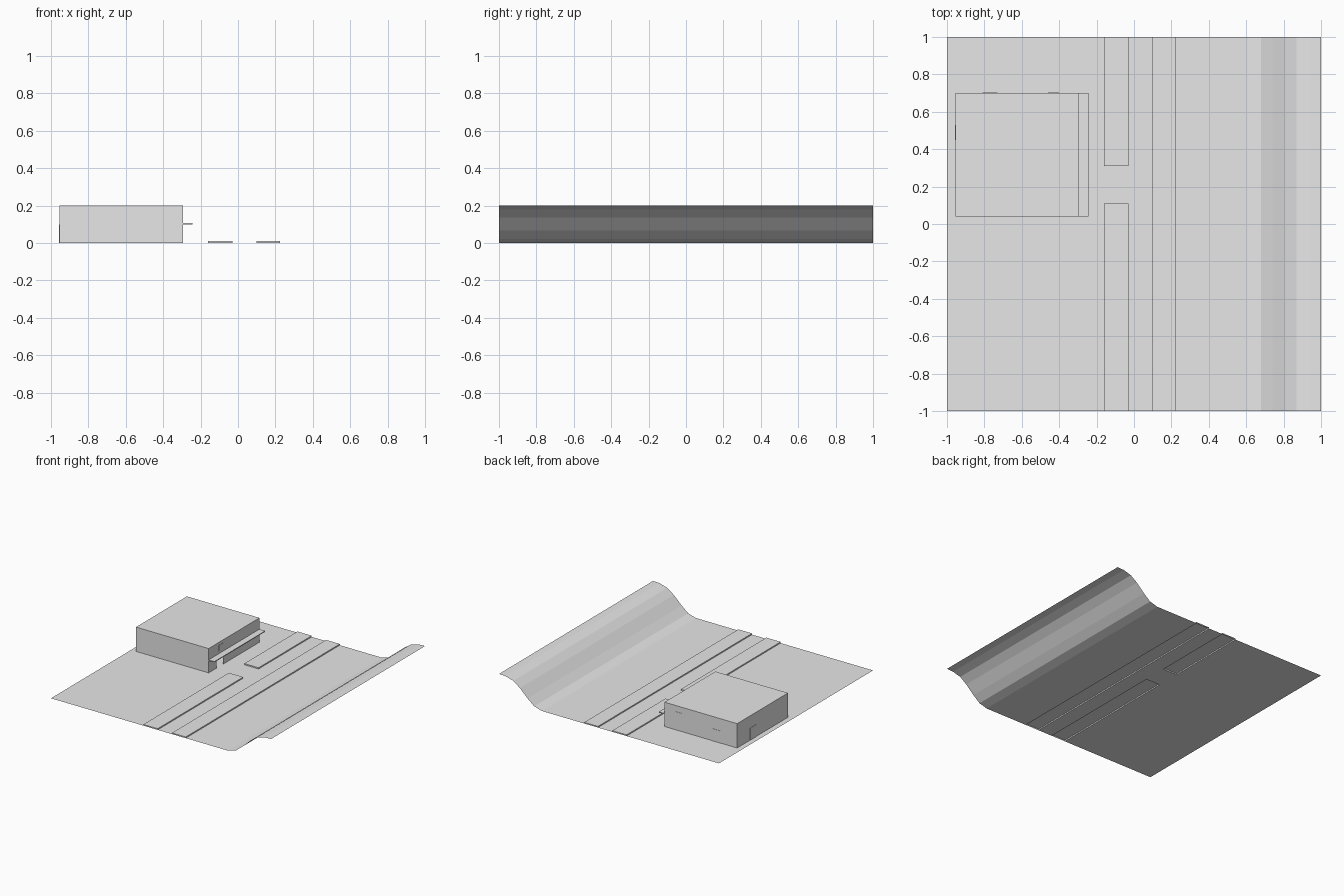
import bpy, bmesh
from mathutils import Matrix, Vector

if "Cube" in bpy.data.objects:
    bpy.data.objects.remove(bpy.data.objects["Cube"])

grey = bpy.data.materials.new("plain_grey")
grey.use_nodes = True
grey.diffuse_color = (0.8, 0.8, 0.8, 1)
grey.node_tree.nodes["Principled BSDF"].inputs["Base Color"].default_value = (0.8, 0.8, 0.8, 1)


def finish(name, bm):
    bmesh.ops.remove_doubles(bm, verts=bm.verts, dist=0.0001)
    mesh = bpy.data.meshes.new(name)
    bm.to_mesh(mesh)
    bm.free()
    mesh.materials.append(grey)
    obj = bpy.data.objects.new(name, mesh)
    bpy.context.collection.objects.link(obj)
    return obj


def quad(bm, *points):
    return bm.faces.new([bm.verts.new(p) for p in points])


def sheet(bm, a, b, y0, y1):
    """Upward-facing panel between two (x, z) profile points."""
    quad(bm, (a[0], y0, a[1]), (b[0], y0, b[1]), (b[0], y1, b[1]), (a[0], y1, a[1]))


def box(bm, lo, hi, open_bottom=False):
    lo, hi = Vector(lo), Vector(hi)
    m = Matrix.Translation((lo + hi) / 2) @ Matrix.Diagonal((*(hi - lo), 1))
    verts = bmesh.ops.create_cube(bm, size=1, matrix=m)["verts"]
    if open_bottom:
        faces = {f for v in verts for f in v.link_faces}
        bottom = [f for f in faces if all(v.co.z < lo.z + 1e-5 for v in f.verts)]
        bmesh.ops.delete(bm, geom=bottom, context="FACES_ONLY")


def box_object(name, lo, hi):
    bm = bmesh.new()
    box(bm, lo, hi)
    return finish(name, bm)


# Ground sheet rising into an embankment, open where the pavements sit
KERB = 0.01
GAP = (0.11, 0.31)
LEFT, RIGHT = (-0.16, -0.03), (0.10, 0.225)
bm = bmesh.new()
for x0, x1 in ((-1, LEFT[0]), (LEFT[1], RIGHT[0]), (RIGHT[1], 0.61)):
    sheet(bm, (x0, 0), (x1, 0), -1, 1)
sheet(bm, (LEFT[0], 0), (LEFT[1], 0), *GAP)
bank = [(0.61, 0), (0.68, 0.02), (0.74, 0.068), (0.81, 0.135),
        (0.87, 0.178), (0.94, 0.198), (1, 0.2)]
for a, b in zip(bank, bank[1:]):
    sheet(bm, a, b, -1, 1)
finish("ground", bm)

# Raised pavements, one broken by a driveway
for name, xs, ys in (("pavement_front", LEFT, (-1, GAP[0])),
                     ("pavement_back", LEFT, (GAP[1], 1)),
                     ("pavement_far", RIGHT, (-1, 1))):
    bm = bmesh.new()
    box(bm, (xs[0], ys[0], 0), (xs[1], ys[1], KERB), open_bottom=True)
    finish(name, bm)

# Building shell with a doorway in the wall facing the road
X0, X1, Y0, Y1, H = -0.955, -0.295, 0.04, 0.70, 0.2
DOOR = (0.145, 0.225)
bm = bmesh.new()
box(bm, (X0, Y0, 0), (X1, Y1, H), open_bottom=True)
road_wall = [f for f in bm.faces if f.normal.x > 0.9]
bmesh.ops.delete(bm, geom=road_wall, context="FACES_ONLY")
for y0, y1, z0, z1 in ((Y0, DOOR[0], 0, H), (*DOOR, 0.1, H), (DOOR[1], Y1, 0, H)):
    quad(bm, (X1, y0, z0), (X1, y1, z0), (X1, y1, z1), (X1, y0, z1))
finish("building", bm)

# Canopy along the road side
box_object("canopy", (X1, Y0, 0.1), (-0.243, Y1, 0.107))

# Thin door and window panels on the walls
T = 0.002
box_object("road_window", (X1, 0.17, 0.13), (X1 + T, 0.235, 0.175))
box_object("back_door", (-0.81, Y1, 0), (-0.73, Y1 + T, 0.1))
box_object("back_window", (-0.46, Y1, 0.1), (-0.40, Y1 + T, 0.15))
box_object("side_door", (X0 - T, 0.45, 0), (X0, 0.53, 0.1))
